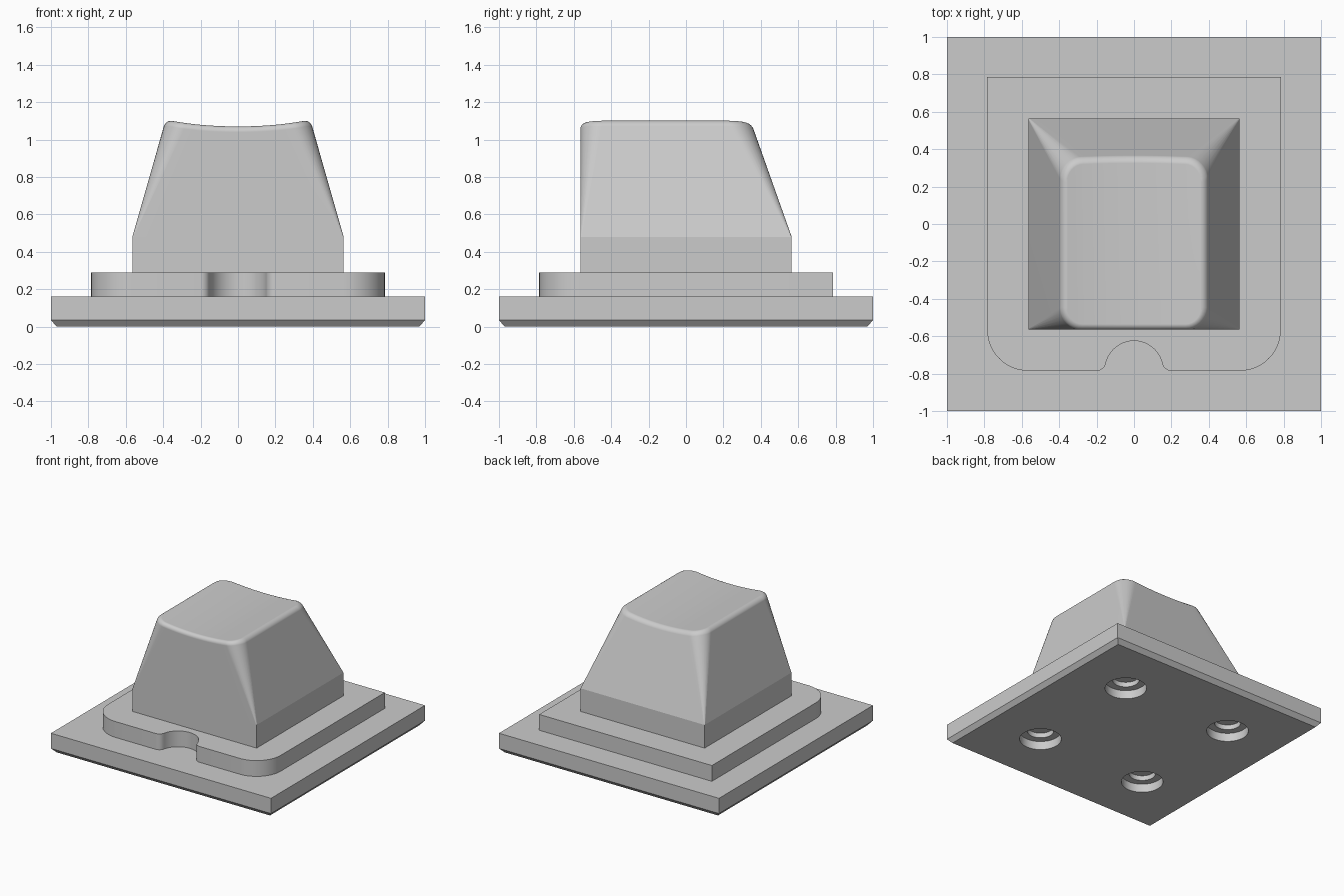
import bpy, bmesh
from math import sin, cos, pi, atan2, sqrt, radians

if "Cube" in bpy.data.objects:
    bpy.data.objects.remove(bpy.data.objects["Cube"], do_unlink=True)

GREY = (0.6, 0.6, 0.6, 1)
grey = bpy.data.materials.new("light grey")
grey.use_nodes = True
grey.diffuse_color = GREY
grey.node_tree.nodes["Principled BSDF"].inputs["Base Color"].default_value = GREY


def arc(cx, cy, r, a0, a1, n=12):
    return [(cx + r * cos(a0 + (a1 - a0) * i / n),
             cy + r * sin(a0 + (a1 - a0) * i / n)) for i in range(n + 1)]


def square(h):
    return [(-h, -h), (h, -h), (h, h), (-h, h)]


def at(outline, z):
    return [(x, y, z) for x, y in outline]


def loft(name, rings, bottom=True, top="ngon"):
    """Skin a stack of matching closed rings; 'strips' caps front to back."""
    bm = bmesh.new()
    vs = [[bm.verts.new(p) for p in ring] for ring in rings]
    n = len(vs[0])
    for a, b in zip(vs, vs[1:]):
        for i in range(n):
            j = (i + 1) % n
            bm.faces.new((a[i], a[j], b[j], b[i]))
    if bottom:
        bm.faces.new(vs[0][::-1])
    if top == "ngon":
        bm.faces.new(vs[-1])
    else:
        t = vs[-1]
        for i in range(n // 2 - 1):
            bm.faces.new((t[i], t[i + 1], t[n - 2 - i], t[n - 1 - i]))
    bmesh.ops.recalc_face_normals(bm, faces=bm.faces)
    mesh = bpy.data.meshes.new(name)
    bm.to_mesh(mesh)
    bm.free()
    mesh.materials.append(grey)
    ob = bpy.data.objects.new(name, mesh)
    bpy.context.collection.objects.link(ob)
    return ob


def smooth(ob, angle=30):
    bpy.ops.object.select_all(action="DESELECT")
    ob.select_set(True)
    bpy.context.view_layer.objects.active = ob
    bpy.ops.object.shade_smooth_by_angle(angle=radians(angle))


# Base slab with chamfered underside
base = loft("base_slab", [at(square(0.97), 0), at(square(1), 0.035), at(square(1), 0.16)])

# Stepped round recesses under the slab
for sx in (-1, 1):
    for sy in (-1, 1):
        def ring(r, z):
            return at(arc(sx * 0.5, sy * 0.5, r, 0, 2 * pi, 40)[:-1], z)
        cutter = loft("recess_cutter", [ring(0.157, -0.05), ring(0.157, 0.07),
                                        ring(0.1, 0.07), ring(0.1, 0.11)])
        cutter.hide_render = True
        mod = base.modifiers.new("recess", "BOOLEAN")
        mod.operation, mod.solver, mod.object = "DIFFERENCE", "EXACT", cutter
        bpy.context.view_layer.objects.active = base
        bpy.ops.object.modifier_apply(modifier=mod.name)
        bpy.data.objects.remove(cutter, do_unlink=True)
smooth(base)

# Middle plate: square back corners, round front corners, front notch
H, R, F, NR, NY = 0.785, 0.22, 0.05, 0.155, -0.78
fy = -H + F
fx = sqrt((NR + F) ** 2 - (fy - NY) ** 2)
tilt = atan2(fy - NY, fx)
half = [(-H, H)]
half += arc(R - H, R - H, R, pi, 1.5 * pi)
half += arc(-fx, fy, F, 1.5 * pi, 2 * pi - tilt, 8)
half += arc(0, NY, NR, pi - tilt, pi / 2, 14)
outline = half + [(-x, y) for x, y in half[-2::-1]]
smooth(loft("middle_plate", [at(outline, 0.16), at(outline, 0.29)]))

# Straight lower skirt of the keycap
loft("cap_skirt", [at(square(0.565), 0.29), at(square(0.565), 0.48)])

# Tapered cap body with a dished, softly rounded top
Z0, Z1, FILLET = 0.48, 1.1, 0.03


def dish(x):
    return 1.07 + 0.031 * min(1, abs(x) / 0.36) ** 2


def section(t, inset=0):
    """Rounded rectangle at taper t; points run along the front, then the back."""
    hx = 0.565 - 0.177 * t - inset
    front, back = -0.565 + inset, 0.565 - 0.22 * t - inset
    r = max(0.006, 0.006 + 0.114 * t - inset)

    def side(y, s):
        left = arc(-hx + r, y + s * r, r, pi, pi + s * pi / 2, 8)
        x0 = hx - r
        mid = [(-x0 + 2 * x0 * i / 14, y) for i in range(1, 14)]
        return left + mid + [(-x, q) for x, q in left[::-1]]
    return side(front, 1) + side(back, -1)[::-1]


rings = [at(section(0), Z0)]
for k in range(6):
    a = k / 5 * pi / 2
    inset, drop = FILLET * (1 - cos(a)), FILLET * (1 - sin(a))
    ring = []
    for i, (x, y) in enumerate(section(1, inset)):
        z = dish(x) - drop
        ring.append((*section((z - Z0) / (Z1 - Z0), inset)[i], z))
    rings.append(ring)
cap = loft("cap_body", rings, bottom=False, top="strips")
smooth(cap, 40)
cap.modifiers.new("clean shading", "WEIGHTED_NORMAL").keep_sharp = True
